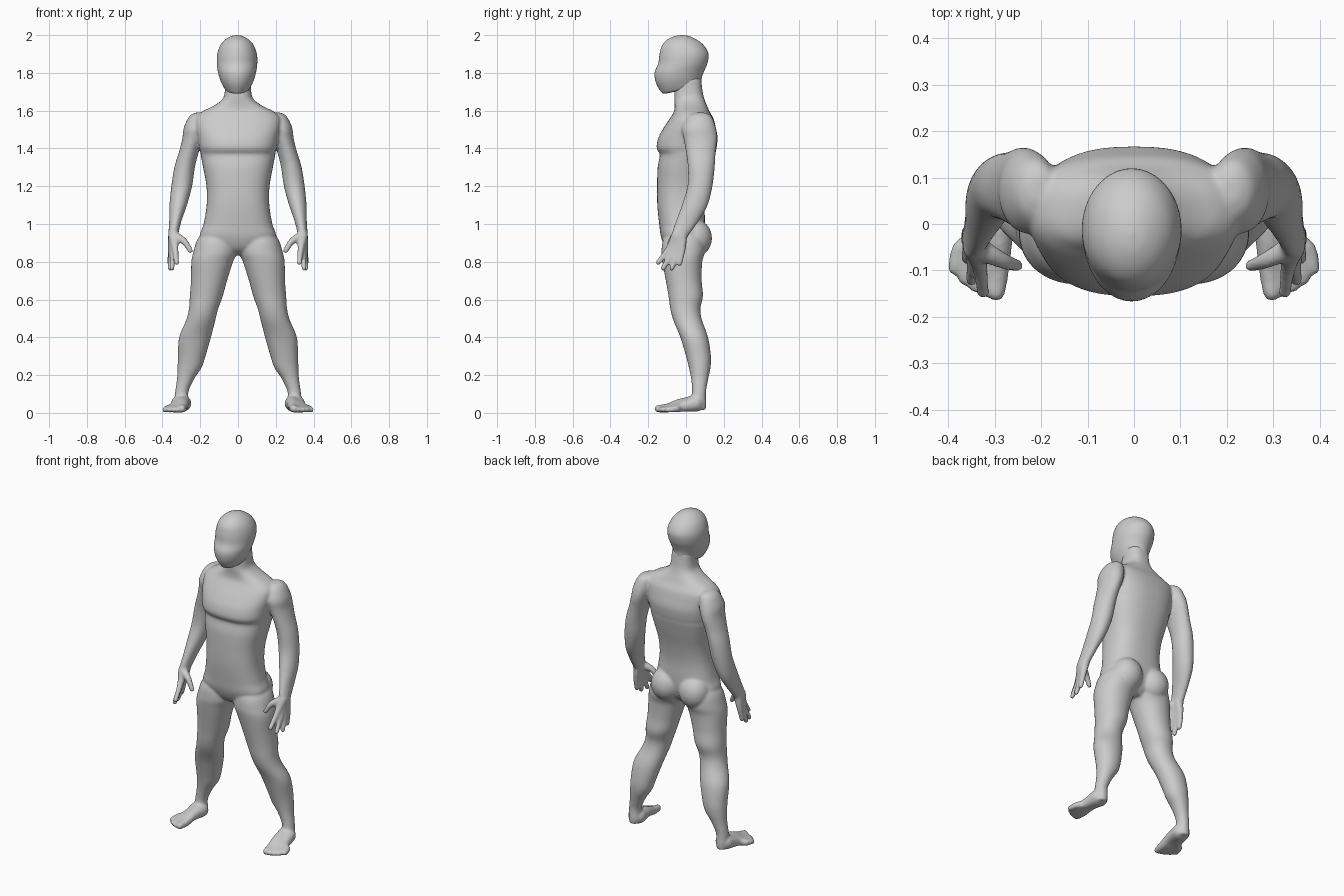
import bpy, bmesh
from math import cos, sin, pi
from mathutils import Vector, Matrix


def spow(v, e):
    return (abs(v) ** e) * (1 if v >= 0 else -1)


def spline(rows, steps):
    """Smoothly interpolate rows of numbers."""
    out = []
    for i in range(len(rows) - 1):
        a, b = rows[max(i - 1, 0)], rows[i]
        c, d = rows[i + 1], rows[min(i + 2, len(rows) - 1)]
        for k in range(steps):
            t = k / steps
            out.append([0.5 * (2 * q + (r - p) * t + (2 * p - 5 * q + 4 * r - s) * t * t
                               + (3 * q - p - 3 * r + s) * t ** 3)
                        for p, q, r, s in zip(a, b, c, d)])
    out.append(list(rows[-1]))
    return out


def loft(bm, rows, n=2.0, side=1, steps=4, segs=48):
    """Rows: z, x min, x max, y front, y back, tilt."""
    rings = []
    for z, x0, x1, y0, y1, tilt in spline(rows, steps):
        cx, cy, rx, ry = (x0 + x1) / 2, (y0 + y1) / 2, (x1 - x0) / 2, (y1 - y0) / 2
        ring = []
        for k in range(segs):
            a = 2 * pi * k / segs
            dy = ry * spow(sin(a), 2 / n)
            ring.append(bm.verts.new((side * (cx + rx * spow(cos(a), 2 / n)), cy + dy, z + tilt * dy)))
        rings.append(ring)
    for a, b in zip(rings, rings[1:]):
        for k in range(segs):
            j = (k + 1) % segs
            bm.faces.new((a[k], a[j], b[j], b[k]))
    bm.faces.new(rings[0])
    bm.faces.new(rings[-1])


def chain(bm, points, side, steps=7):
    """Rounded limb made of spheres along x, y, z, radius points."""
    for x, y, z, r in spline(points, steps):
        bmesh.ops.create_icosphere(bm, subdivisions=2, radius=r,
                                   matrix=Matrix.Translation((side * x, y, z)))


def finish(bm, name):
    bmesh.ops.recalc_face_normals(bm, faces=bm.faces)
    for f in bm.faces:
        f.smooth = True
    me = bpy.data.meshes.new(name)
    bm.to_mesh(me)
    bm.free()
    ob = bpy.data.objects.new(name, me)
    bpy.context.collection.objects.link(ob)
    return ob


def sym(rows):
    return [(z, -w, w, f, b, t) for z, w, f, b, t in rows]


body = bmesh.new()

# torso and neck
loft(body, sym([
    (0.835, .05, -.06, .04, 0), (0.87, .13, -.105, .075, 0), (0.93, .20, -.132, .095, 0),
    (1.00, .182, -.142, .10, 0), (1.10, .166, -.152, .10, 0), (1.20, .167, -.153, .115, 0),
    (1.30, .185, -.150, .14, 0), (1.365, .197, -.138, .155, 0), (1.385, .20, -.148, .158, 0),
    (1.41, .207, -.156, .163, 0), (1.46, .215, -.145, .167, 0), (1.51, .225, -.118, .158, 0),
    (1.56, .225, -.085, .145, 0), (1.595, .19, -.064, .125, 0), (1.625, .13, -.06, .112, 0),
    (1.66, .083, -.062, .098, 0), (1.70, .07, -.062, .088, 0), (1.77, .068, -.06, .08, 0)]), n=2.5)

for s in (1, -1):
    # arm
    loft(body, [
        (1.59, .19, .225, .05, .10, 0), (1.57, .165, .258, .01, .135, 0),
        (1.51, .165, .287, -.02, .158, 0), (1.45, .185, .295, -.012, .165, 0),
        (1.38, .208, .313, .0, .157, 0), (1.30, .228, .337, .01, .152, 0),
        (1.20, .243, .353, .008, .140, 0), (1.10, .270, .363, -.022, .115, 0),
        (1.02, .298, .364, -.052, .070, 0), (.96, .313, .368, -.072, .028, 0),
        (.92, .318, .370, -.08, .0, 0)], side=s)

    # leg
    loft(body, [
        (.97, .04, .17, -.08, .08, 0), (.92, .01, .214, -.12, .10, 0),
        (.85, .006, .237, -.13, .10, 0), (.80, .026, .247, -.125, .086, 0),
        (.70, .058, .249, -.107, .083, 0), (.62, .080, .255, -.093, .09, 0),
        (.55, .105, .260, -.083, .076, 0), (.49, .120, .275, -.067, .085, 0),
        (.40, .143, .312, -.03, .117, 0), (.30, .172, .318, .0, .132, 0),
        (.24, .192, .320, .015, .130, 0), (.18, .232, .323, .027, .118, 0),
        (.11, .263, .333, .032, .106, 0), (.05, .262, .335, .02, .108, 0),
        (.015, .268, .332, .02, .104, 0)], n=2.1, side=s)

    # buttock
    bmesh.ops.create_icosphere(body, subdivisions=3, radius=1, matrix=Matrix.Translation(
        (s * .095, .05, .925)) @ Matrix.Diagonal((.092, .088, .10, 1)))

    # foot with toes
    for i in range(5):
        t = i / 4
        r = .021 if i == 0 else .0155
        chain(body, [
            (.29 + .02 * t, .05, .05, .045),
            (.291 + .05 * t, -.03, .045 - .015 * t, .032 - .006 * t),
            (.292 + .082 * t, -.095 + .04 * t, .027 - .005 * t, .025 - .005 * t),
            (.297 + .09 * t, -.146 + .05 * t * t, r + .001, r)], s)

    # hand with fingers
    fingers = [((.332, -.092, .867), (.325, -.148, .795)),
               ((.345, -.069, .857), (.350, -.121, .766)),
               ((.352, -.044, .855), (.359, -.075, .766)),
               ((.355, -.019, .865), (.361, -.034, .790))]
    for i, (knuckle, tip) in enumerate(fingers):
        chain(body, [(.343, -.05 + .01 * i, .94, .028), (*knuckle, .0185), (*tip, .0145)], s, 9)
    chain(body, [(.332, -.055, .935, .025), (.285, -.078, .908, .019), (.252, -.09, .858, .0145)], s, 9)

# fuse the body parts into one smooth skin
skin = finish(body, "body")
fuse = skin.modifiers.new("fuse", 'REMESH')
fuse.mode = 'VOXEL'
fuse.voxel_size = 0.0065
fuse.use_smooth_shade = True
soften = skin.modifiers.new("soften", 'SMOOTH')
soften.factor = 0.5
soften.iterations = 10

# head with tilted jaw line
hm = bmesh.new()
loft(hm, [(z, -w - .005, w - .005, f, b, t) for z, w, f, b, t in [
    (2.0, .004, -.026, -.018, 0), (1.994, .032, -.062, .018, 0), (1.975, .064, -.10, .058, 0),
    (1.945, .089, -.127, .095, 0), (1.90, .105, -.14, .119, 0), (1.85, .107, -.147, .113, 0),
    (1.805, .101, -.166, .096, .03), (1.765, .09, -.16, .085, .12),
    (1.73, .073, -.138, .082, .2), (1.712, .058, -.118, .08, .22), (1.711, .03, -.07, .05, .22)]],
    n=2.0, steps=5, segs=64)
finish(hm, "head")
